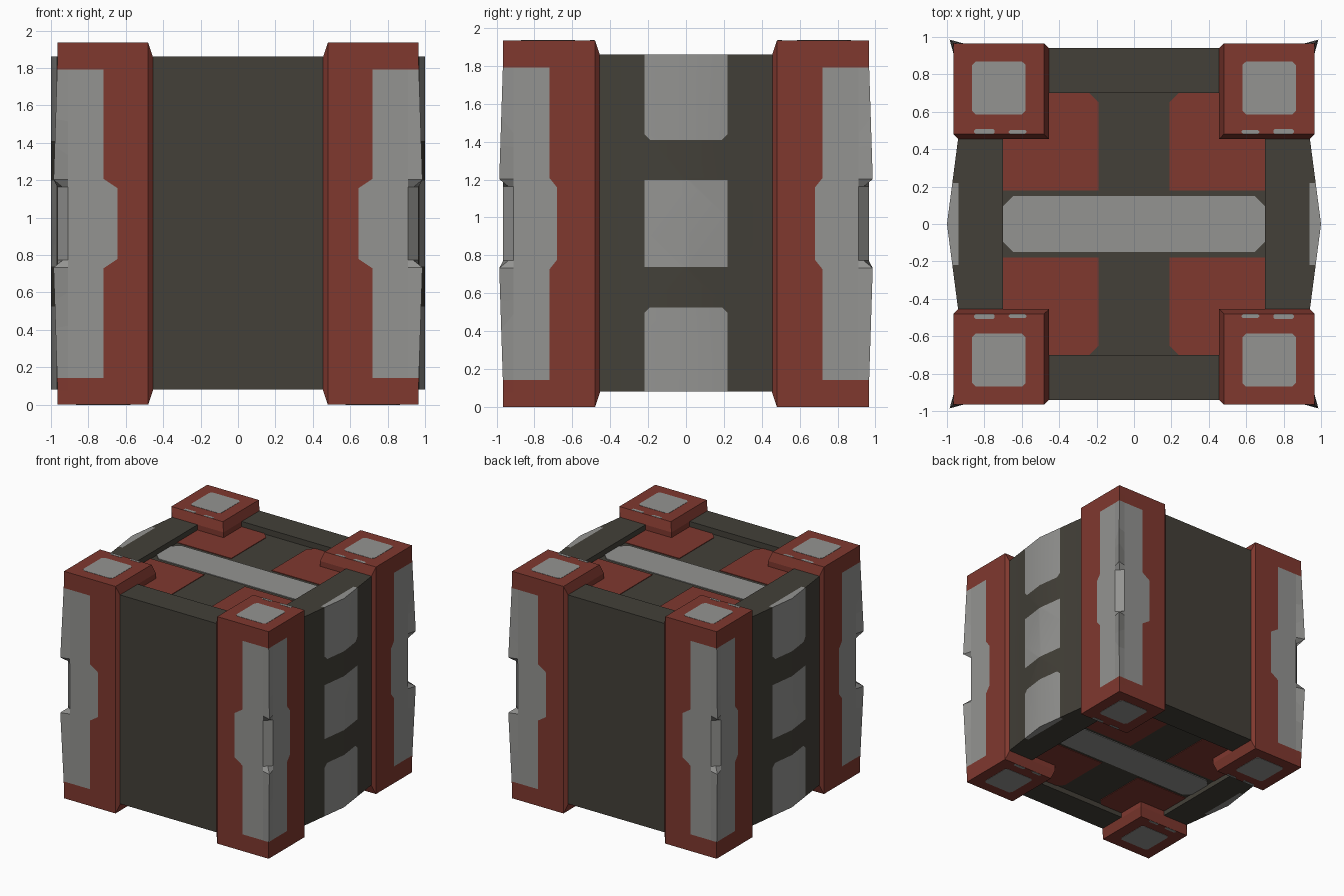
import bpy, bmesh
from mathutils import Vector

if "Cube" in bpy.data.objects:
    bpy.data.objects.remove(bpy.data.objects["Cube"])

MID = 0.9675  # mid height; the crate is mirrored above and below it


def material(name, rgb):
    m = bpy.data.materials.new(name)
    m.diffuse_color = (*rgb, 1)
    m.use_nodes = True
    m.node_tree.nodes["Principled BSDF"].inputs["Base Color"].default_value = m.diffuse_color
    return m


DARK = material("dark_panel", (0.056, 0.051, 0.040))
RED = material("red_frame", (0.215, 0.040, 0.028))
GREY = material("light_grey", (0.295, 0.295, 0.285))


def finish(bm, name, mats, flip=(1, 1, 1), smooth=False):
    """Mirror the mesh about the crate centre and make an object of it."""
    for v in bm.verts:
        v.co.x *= flip[0]
        v.co.y *= flip[1]
        v.co.z = MID + (v.co.z - MID) * flip[2]
    if flip[0] * flip[1] * flip[2] < 0:
        bmesh.ops.reverse_faces(bm, faces=bm.faces[:])
    me = bpy.data.meshes.new(name)
    bm.to_mesh(me)
    bm.free()
    for m in mats:
        me.materials.append(m)
    ob = bpy.data.objects.new(name, me)
    bpy.context.collection.objects.link(ob)
    if smooth:
        bpy.ops.object.select_all(action='DESELECT')
        ob.select_set(True)
        bpy.context.view_layer.objects.active = ob
        bpy.ops.object.shade_smooth_by_angle(angle=0.52)
    return ob


def loft(rings):
    """Skin a stack of equal closed rings and cap both ends."""
    bm = bmesh.new()
    rows = [[bm.verts.new(p) for p in r] for r in rings]
    n = len(rows[0])
    for a, b in zip(rows, rows[1:]):
        for i in range(n):
            j = (i + 1) % n
            bm.faces.new((a[i], a[j], b[j], b[i]))
    bm.faces.new(rows[0][::-1])
    bm.faces.new(rows[-1])
    bmesh.ops.remove_doubles(bm, verts=bm.verts[:], dist=0.0005)
    bmesh.ops.recalc_face_normals(bm, faces=bm.faces[:])
    return bm


def prism(outline, z0, z1):
    return loft([[(x, y, z) for x, y in outline] for z in (z0, z1)])


def rect(x0, x1, y0, y1, c=0.0):
    """Rectangle outline with optional clipped corners."""
    if not c:
        return [(x0, y0), (x1, y0), (x1, y1), (x0, y1)]
    return [(x0 + c, y0), (x1 - c, y0), (x1, y0 + c), (x1, y1 - c),
            (x1 - c, y1), (x0 + c, y1), (x0, y1 - c), (x0, y0 + c)]


def cut(bm, co, no):
    bmesh.ops.bisect_plane(bm, geom=bm.verts[:] + bm.edges[:] + bm.faces[:],
                           plane_co=Vector(co), plane_no=Vector(no), dist=1e-5)


# Core with recessed top and bottom, and the flat front and back panels
finish(prism(rect(-0.72, 0.72, -0.72, 0.72), 0.125, 1.81), "core", [DARK])
for s, name in ((1, "back_panel"), (-1, "front_panel")):
    finish(prism(rect(-0.9, 0.9, 0.7, 0.94), 0.08, 1.86), name, [DARK], (1, s, 1))


# Bulged side panels with three painted patches each
def side_panel(s, name):
    bm = prism([(0.7, -0.9), (0.94, -0.9), (0.94, -0.46), (1, 0),
                (0.94, 0.46), (0.94, 0.9), (0.7, 0.9)], 0.08, 1.86)
    for t in (-1, 1):
        cut(bm, (0, t * 0.22, 0), (0, 1, 0))
        for dz in (0.23, 0.442):
            cut(bm, (0, 0, MID + t * dz), (0, 0, 1))
        for u in (-1, 1):  # clipped patch corners
            cut(bm, (0, 0, MID + t * 0.252), (0, u, t))
    cut(bm, (0.937, 0, 0), (1, 0, 0))
    for f in bm.faces:
        c = f.calc_center_median()
        y, dz = abs(c.y), abs(c.z - MID)
        outer = dz > 0.442 and dz - y > 0.252
        if c.x > 0.937 and y < 0.22 and (dz < 0.23 or outer):
            f.material_index = 1
    finish(bm, name, [DARK, GREY], (s, 1, 1), smooth=True)


side_panel(1, "right_panel")
side_panel(-1, "left_panel")

# Painted cross on the recessed top and bottom
for t, end in ((1, "top"), (-1, "bottom")):
    strip = rect(-0.7, 0.7, -0.15, 0.15, 0.055)
    finish(prism(strip, 1.808, 1.816), end + "_stripe", [GREY], (1, 1, t))
    for sx in (-1, 1):
        for sy in (-1, 1):
            quad = [(0.19, 0.18), (0.7, 0.18), (0.7, 0.7), (0.24, 0.7), (0.19, 0.65)]
            finish(prism(quad, 1.808, 1.815), end + "_red_patch", [RED], (sx, sy, t))


# Corner posts: chamfered ends, swelling outer corner, notch at mid height
def post_ring(z, inner, c):
    k = 0.94 if inner < 0.48 else 0.965
    pts = [(inner, inner), (k, inner), (0.965, 0.48), (0.965, 0.91), (c, c),
           (0.91, 0.965), (0.48, 0.965), (inner, k)]
    return [(x, y, z) for x, y in pts]


# Distance from mid height, inner edge, outer corner
HALF = [(MID, 0.48, 0.965), (0.8925, 0.455, 0.965), (0.825, 0.455, 0.967),
        (0.235, 0.455, 0.986), (0.195, 0.455, 0.9375)]
WIDE, NARROW = 0.19, 0.24  # the paint is wider within this distance of mid height


def paint_edge(dz, base, wide):
    t = min(1, max(0, (dz - WIDE) / (NARROW - WIDE)))
    return wide + (base - wide) * t


def corner_post(sx, sy, name):
    rings = [post_ring(MID - d, i, c) for d, i, c in HALF]
    rings += [post_ring(MID + d, i, c) for d, i, c in reversed(HALF)]
    bm = loft(rings)
    for axis, base, wide in ((0, 0.72, 0.645), (1, 0.72, 0.68)):
        no = Vector((0, 0, 0))
        no[axis] = 1
        for p in (base, wide):
            cut(bm, no * p, no)
        for t in (-1, 1):
            slope = no * (NARROW - WIDE) - Vector((0, 0, t * (base - wide)))
            cut(bm, no * wide + Vector((0, 0, MID + t * WIDE)), slope)
    for t in (-1, 1):
        for d in (WIDE, NARROW, 0.825):
            cut(bm, (0, 0, MID + t * d), (0, 0, 1))
    for f in bm.faces:
        c = f.calc_center_median()
        dz = abs(c.z - MID)
        front = c.y > 0.963 and c.x > paint_edge(dz, 0.72, 0.645)
        side = c.x > 0.963 and c.y > paint_edge(dz, 0.72, 0.68)
        if dz < 0.825 and (front or side or c.x + c.y > 1.83):
            f.material_index = 1
    finish(bm, name, [RED, GREY], (sx, sy, 1))
    # Painted squares and small edge marks on both ends
    for t in (-1, 1):
        for outline, part in ((rect(0.58, 0.865, 0.585, 0.87, 0.02), "_end_patch"),
                              (rect(0.575, 0.67, 0.482, 0.503, 0.008), "_mark"),
                              (rect(0.745, 0.855, 0.482, 0.508, 0.008), "_mark")):
            finish(prism(outline, 1.933, 1.937), name + part, [GREY], (sx, sy, t))


for sx, lr in ((-1, "left"), (1, "right")):
    for sy, fb in ((-1, "front"), (1, "back")):
        corner_post(sx, sy, f"{fb}_{lr}_post")
